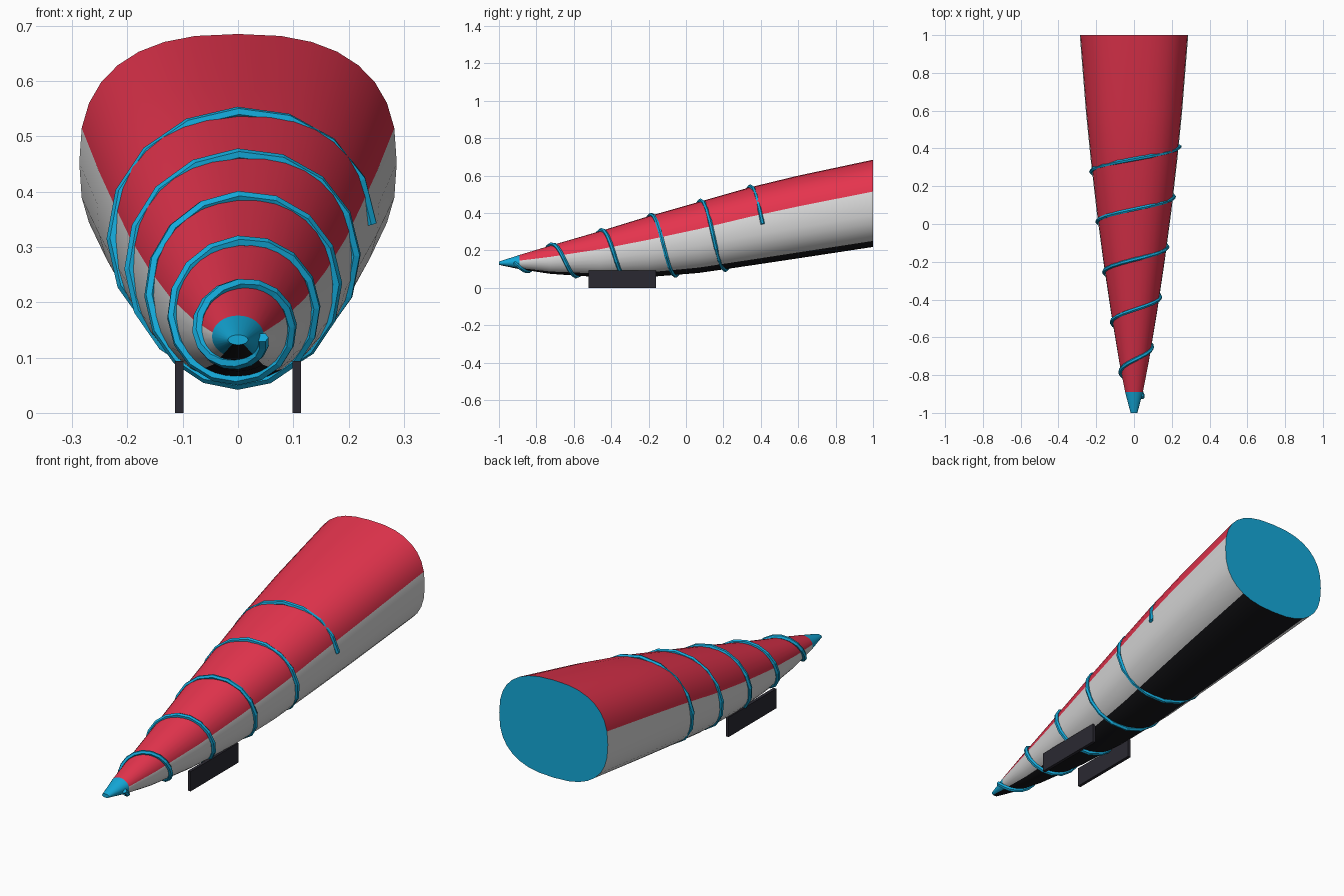
import bpy, bmesh, math

if "Cube" in bpy.data.objects:
    bpy.data.objects.remove(bpy.data.objects["Cube"], do_unlink=True)


def material(name, rgb):
    m = bpy.data.materials.new(name)
    m.use_nodes = True
    m.diffuse_color = (*rgb, 1)
    m.node_tree.nodes["Principled BSDF"].inputs["Base Color"].default_value = (*rgb, 1)
    return m


RED = material("red", (0.78, 0.034, 0.075))
WHITE = material("white", (0.70, 0.70, 0.70))
BLACK = material("black", (0.008, 0.008, 0.010))
BLUE = material("blue", (0.007, 0.40, 0.70))
CHARCOAL = material("charcoal", (0.023, 0.022, 0.031))

# Hull stations: y, half width, bottom z, top z
STATIONS = [
    (-1.00, 0.018, 0.123, 0.141),
    (-0.89, 0.047, 0.100, 0.176),
    (-0.725, 0.079, 0.075, 0.226),
    (-0.46, 0.123, 0.057, 0.303),
    (-0.20, 0.162, 0.058, 0.383),
    (0.07, 0.198, 0.080, 0.460),
    (0.34, 0.229, 0.119, 0.537),
    (0.60, 0.255, 0.158, 0.600),
    (1.00, 0.287, 0.219, 0.685),
]
SIDES = 32


def station(y):
    """Half width, centre height and half height of the hull at y."""
    for a, b in zip(STATIONS, STATIONS[1:]):
        if y <= b[0]:
            break
    t = (y - a[0]) / (b[0] - a[0])
    w, lo, hi = (p + (q - p) * t for p, q in zip(a[1:], b[1:]))
    return w, (lo + hi) / 2, (hi - lo) / 2


def section_point(y, angle, power, grow=0.0):
    """Point on the superellipse outline of the hull at y."""
    w, zc, h = station(y)
    c, s = math.cos(angle), math.sin(angle)
    x = math.copysign(abs(c) ** (2 / power), c) * (w + grow)
    z = math.copysign(abs(s) ** (2 / power), s) * (h + grow)
    return x, y, zc + z


# Hull: lofted rings that go from round at the nose to squarish at the rear
bm = bmesh.new()
rings = []
for row in STATIONS:
    y = row[0]
    power = 2.0 + 0.25 * (y + 1)
    rings.append([bm.verts.new(section_point(y, math.tau * i / SIDES, power))
                  for i in range(SIDES)])
for r in range(len(rings) - 1):
    for i in range(SIDES):
        j = (i + 1) % SIDES
        f = bm.faces.new((rings[r][i], rings[r][j], rings[r + 1][j], rings[r + 1][i]))
        middle = math.sin(math.tau * (i + 0.5) / SIDES)
        if middle < -0.83:
            f.material_index = 2      # black belly
        elif r == 0:
            f.material_index = 3      # blue nose
        elif middle > 0.19:
            f.material_index = 0      # red back
        else:
            f.material_index = 1      # white flanks
for ring in (rings[0], rings[-1]):
    bm.faces.new(ring).material_index = 3
bmesh.ops.recalc_face_normals(bm, faces=bm.faces)
mesh = bpy.data.meshes.new("hull")
bm.to_mesh(mesh)
bm.free()
for m in (RED, WHITE, BLACK, BLUE):
    mesh.materials.append(m)
hull = bpy.data.objects.new("hull", mesh)
bpy.context.collection.objects.link(hull)
bpy.ops.object.select_all(action="DESELECT")
bpy.context.view_layer.objects.active = hull
hull.select_set(True)
bpy.ops.object.shade_smooth_by_angle(angle=math.radians(40))
hull.select_set(False)

# Spiral wire: five clockwise turns hugging the hull
TURNS, STEPS = 5, 16
START, END = -0.92, 0.41
curve = bpy.data.curves.new("spiral_wire", "CURVE")
curve.dimensions = "3D"
curve.bevel_depth = 0.011
curve.bevel_resolution = 1
curve.use_fill_caps = True
spline = curve.splines.new("POLY")
count = TURNS * STEPS
spline.points.add(count)
for k, p in enumerate(spline.points):
    y = START + (END - START) * k / count
    p.co = (*section_point(y, -math.tau * k / STEPS, 2, grow=0.005), 1)
spline.use_smooth = False
curve.materials.append(BLUE)
wire = bpy.data.objects.new("spiral_wire", curve)
bpy.context.collection.objects.link(wire)
bpy.context.view_layer.objects.active = wire
wire.select_set(True)
bpy.ops.object.convert(target="MESH")

# Skids: one upright plate under each side
for name, side in (("left_skid", 1), ("right_skid", -1)):
    bpy.ops.mesh.primitive_cube_add(size=1, location=(side * 0.106, -0.34, 0.047))
    skid = bpy.context.object
    skid.name = name
    skid.scale = (0.015, 0.36, 0.094)
    skid.data.materials.append(CHARCOAL)
